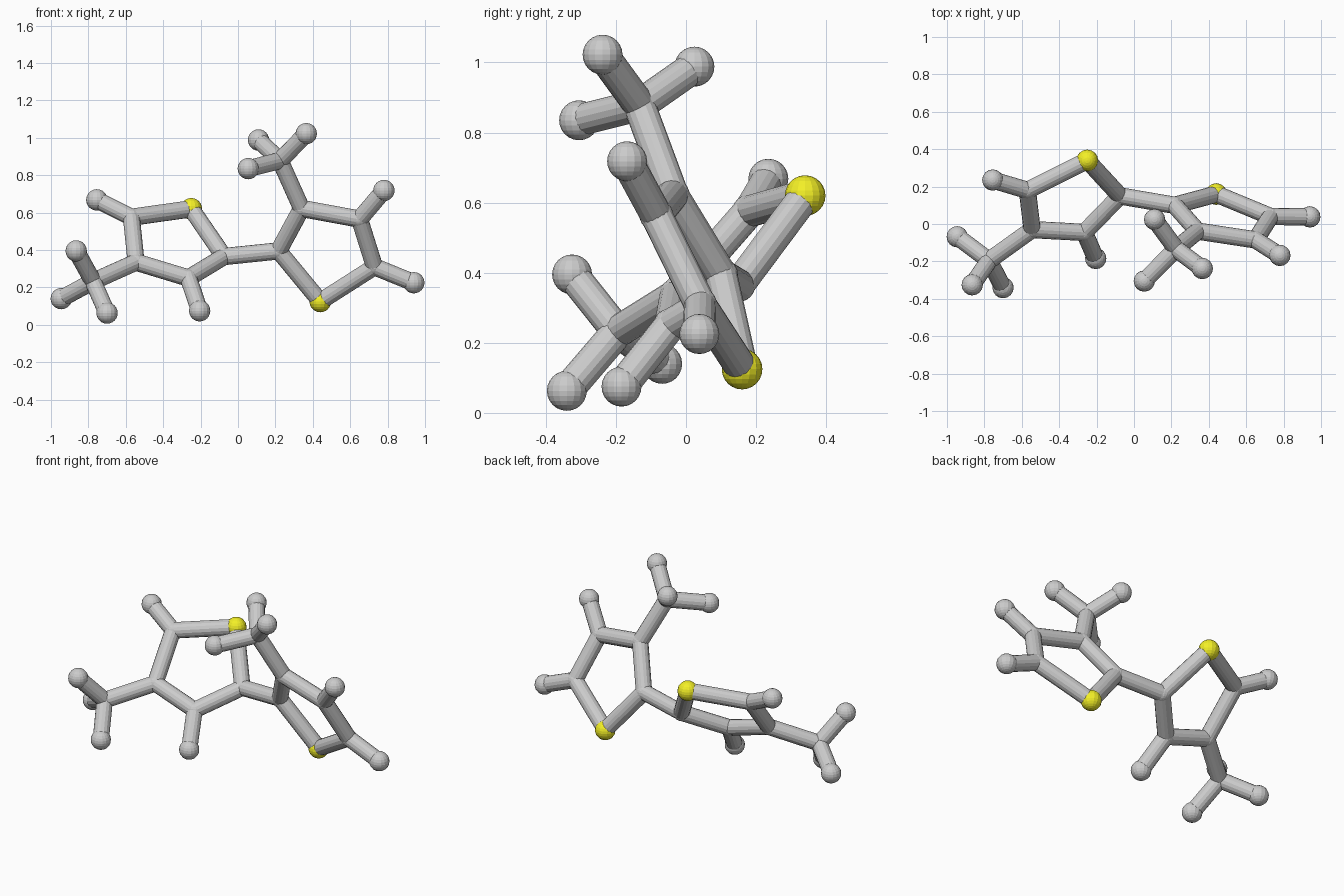
import bpy
from mathutils import Vector

if "Cube" in bpy.data.objects:
    bpy.data.objects.remove(bpy.data.objects["Cube"])

BOND_R, JOINT_R, END_R, SULFUR_R = 0.046, 0.048, 0.057, 0.058

yellow = bpy.data.materials.new("yellow")
yellow.diffuse_color = (0.9, 0.87, 0.02, 1)
yellow.use_nodes = True
yellow.node_tree.nodes["Principled BSDF"].inputs["Base Color"].default_value = yellow.diffuse_color


def ball(name, pos, radius, mat=None):
    bpy.ops.mesh.primitive_uv_sphere_add(segments=16, ring_count=12, radius=radius, location=pos)
    ob = bpy.context.object
    ob.name = name
    if mat:
        ob.data.materials.append(mat)


def stick(name, a, b):
    a, b = Vector(a), Vector(b)
    d = b - a
    bpy.ops.mesh.primitive_cylinder_add(vertices=16, radius=BOND_R, depth=d.length, location=(a + b) / 2)
    ob = bpy.context.object
    ob.name = name
    ob.rotation_mode = 'QUATERNION'
    ob.rotation_quaternion = d.to_track_quat('Z', 'Y')


def ring_unit(side, ring, methyl_on, methyl, methyl_ends, ends):
    """ring[0] is the sulfur; ends maps a ring index to its end atom."""
    # five-sided ring
    for i, p in enumerate(ring):
        if i == 0:
            ball(side + "_sulfur_atom", p, SULFUR_R, yellow)
        else:
            ball(side + "_ring_atom", p, JOINT_R)
        stick(side + "_ring_bond", p, ring[(i + 1) % 5])
    # single end atoms
    for i, p in ends.items():
        stick(side + "_end_bond", ring[i], p)
        ball(side + "_end_atom", p, END_R)
    # three-pronged branch
    stick(side + "_branch_bond", ring[methyl_on], methyl)
    ball(side + "_branch_atom", methyl, JOINT_R)
    for p in methyl_ends:
        stick(side + "_prong_bond", methyl, p)
        ball(side + "_prong_atom", p, END_R)


left = [(-0.25, 0.34, 0.62), (-0.57, 0.18, 0.575), (-0.545, -0.03, 0.335),
        (-0.265, -0.045, 0.25), (-0.075, 0.15, 0.365)]
ring_unit("left", left, 2, (-0.775, -0.195, 0.232),
          [(-0.865, -0.325, 0.395), (-0.945, -0.068, 0.14), (-0.70, -0.34, 0.063)],
          {1: (-0.755, 0.235, 0.668), 3: (-0.205, -0.184, 0.075)})

right = [(0.44, 0.16, 0.125), (0.73, 0.04, 0.31), (0.65, -0.085, 0.565),
         (0.34, -0.038, 0.622), (0.217, 0.1, 0.395)]
ring_unit("right", right, 3, (0.225, -0.133, 0.878),
          [(0.11, 0.024, 0.988), (0.365, -0.238, 1.022), (0.055, -0.305, 0.835)],
          {1: (0.94, 0.038, 0.225), 2: (0.78, -0.168, 0.718)})

# link between the two rings
stick("link_bond", left[4], right[4])
